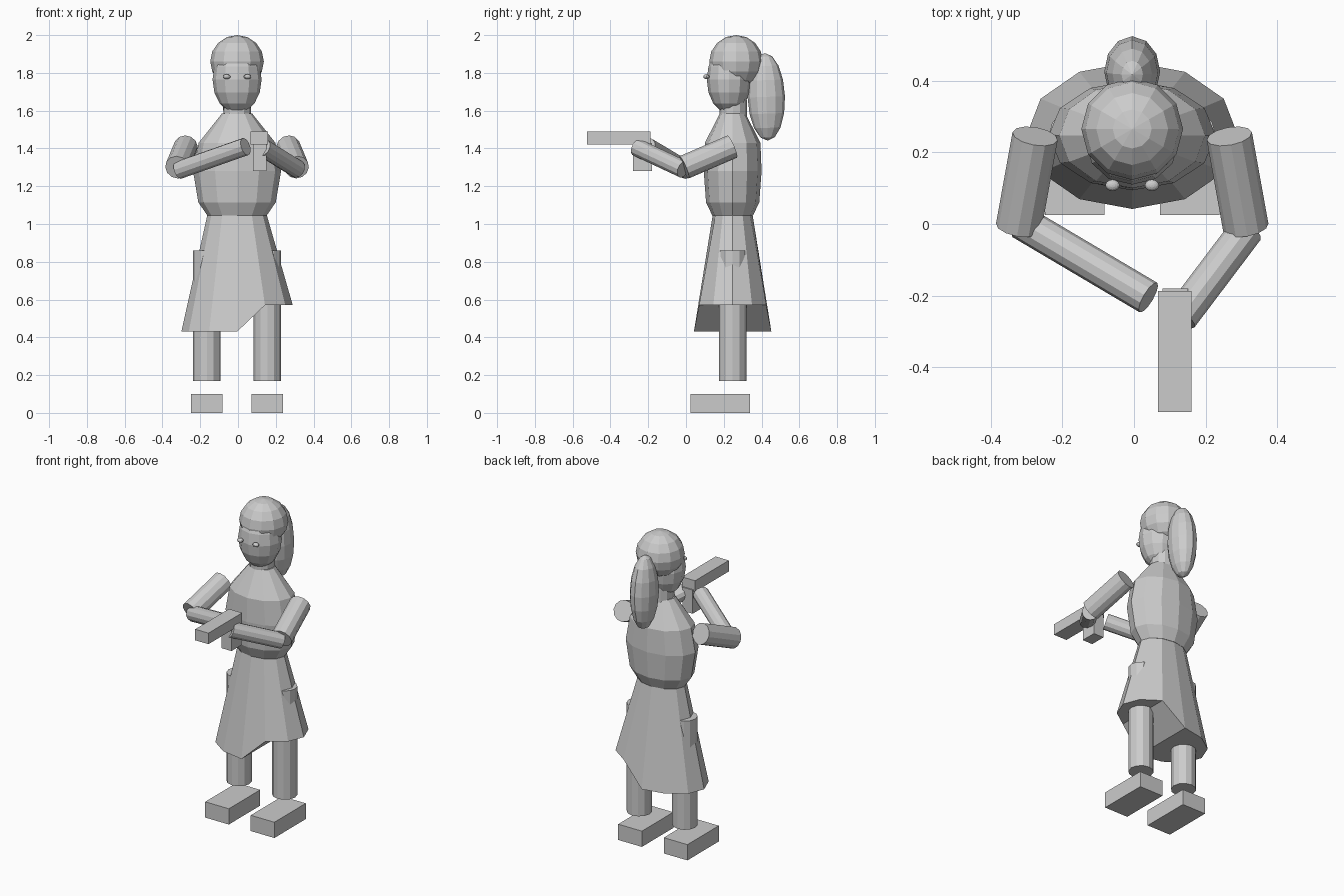
import bpy, bmesh, math
from mathutils import Vector, Matrix

cube = bpy.data.objects.get("Cube")
if cube:
    bpy.data.objects.remove(cube, do_unlink=True)

grey = bpy.data.materials.new("plain_grey")
grey.use_nodes = True
grey.diffuse_color = (0.6, 0.6, 0.6, 1)
grey.node_tree.nodes["Principled BSDF"].inputs["Base Color"].default_value = (0.6, 0.6, 0.6, 1)

SIDES = 12
MID = -0.005   # body centre line in x
BODY_Y = 0.247


def finish(name, bm):
    bmesh.ops.recalc_face_normals(bm, faces=bm.faces)
    mesh = bpy.data.meshes.new(name)
    bm.to_mesh(mesh)
    bm.free()
    mesh.materials.append(grey)
    obj = bpy.data.objects.new(name, mesh)
    bpy.context.collection.objects.link(obj)
    return obj


def box(name, low, high):
    low, high = Vector(low), Vector(high)
    bm = bmesh.new()
    place = Matrix.Translation((low + high) / 2) @ Matrix.Diagonal((high - low).to_4d())
    place[3][3] = 1
    bmesh.ops.create_cube(bm, size=1, matrix=place)
    return finish(name, bm)


def tube(name, start, end, radius):
    start, end = Vector(start), Vector(end)
    axis = end - start
    turn = axis.to_track_quat('Z', 'Y').to_matrix().to_4x4()
    bm = bmesh.new()
    bmesh.ops.create_cone(bm, cap_ends=True, segments=SIDES, radius1=radius, radius2=radius,
                          depth=axis.length, matrix=Matrix.Translation((start + end) / 2) @ turn)
    return finish(name, bm)


def ball(name, centre, radii, tilt=0, rings=8):
    bm = bmesh.new()
    place = (Matrix.Translation(centre) @ Matrix.Rotation(math.radians(tilt), 4, 'X')
             @ Matrix.Diagonal((*radii, 1)))
    bmesh.ops.create_uvsphere(bm, u_segments=SIDES, v_segments=rings, radius=1, matrix=place)
    return finish(name, bm)


def oval_rings(bm, profile):
    """Stack oval rings of (half width, half depth, height) and bridge them."""
    loops = []
    for rx, ry, z in profile:
        loops.append([bm.verts.new((MID + rx * math.cos(math.tau * i / SIDES),
                                    BODY_Y + ry * math.sin(math.tau * i / SIDES), z))
                      for i in range(SIDES)])
    for a, b in zip(loops, loops[1:]):
        for i in range(SIDES):
            j = (i + 1) % SIDES
            bm.faces.new((a[i], a[j], b[j], b[i]))
    bm.faces.new(loops[-1])
    return loops


# Torso
bm = bmesh.new()
torso = oval_rings(bm, [(0.157, 0.108, 1.045), (0.205, 0.141, 1.115), (0.233, 0.153, 1.28),
                        (0.203, 0.147, 1.43), (0.08, 0.068, 1.585)])
bm.faces.new(torso[0])
finish("torso", bm)

# Skirt with the hem raised on one side and a closed underside
bm = bmesh.new()
hem = oval_rings(bm, [(0.295, 0.205, 0.43), (0.158, 0.106, 1.045)])[0]
for v in hem:
    if v.co.x > 0.1:
        v.co.z = 0.57
half = SIDES // 2
for i in range(half):
    strip = [hem[i], hem[i + 1], hem[-i - 1], hem[-i]]
    bm.faces.new(list(dict.fromkeys(strip)))
finish("skirt", bm)

# Neck, head, hair
tube("neck", (MID, 0.25, 1.54), (MID, 0.25, 1.66), 0.073)
ball("head", (MID, 0.228, 1.765), (0.13, 0.118, 0.18))
ball("hair_cap", (MID, 0.265, 1.86), (0.142, 0.142, 0.14))
ball("ponytail", (MID, 0.425, 1.673), (0.078, 0.099, 0.232), tilt=2)

# Paired parts
for side, s in (("left", 1), ("right", -1)):
    ball(side + "_eye", (MID + s * 0.055, 0.108, 1.78), (0.02, 0.016, 0.013))
    x = MID + s * 0.16
    tube(side + "_leg", (x, BODY_Y, 0.17), (x, BODY_Y, 0.86), 0.073)
    box(side + "_foot", (x - 0.083, 0.025, 0), (x + 0.083, 0.34, 0.1))
    tube(side + "_upper_arm", (MID + s * 0.271, 0.245, 1.41), (MID + s * 0.317, -0.01, 1.3), 0.064)

# Forearms reaching to the front
tube("left_forearm", (0.315, -0.015, 1.29), (0.13, -0.26, 1.405), 0.048)
tube("right_forearm", (-0.315, 0.005, 1.285), (0.04, -0.205, 1.41), 0.048)

# Held gadget
box("gadget_barrel", (0.067, -0.525, 1.42), (0.16, -0.187, 1.49))
box("gadget_grip", (0.079, -0.28, 1.28), (0.15, -0.18, 1.43))
